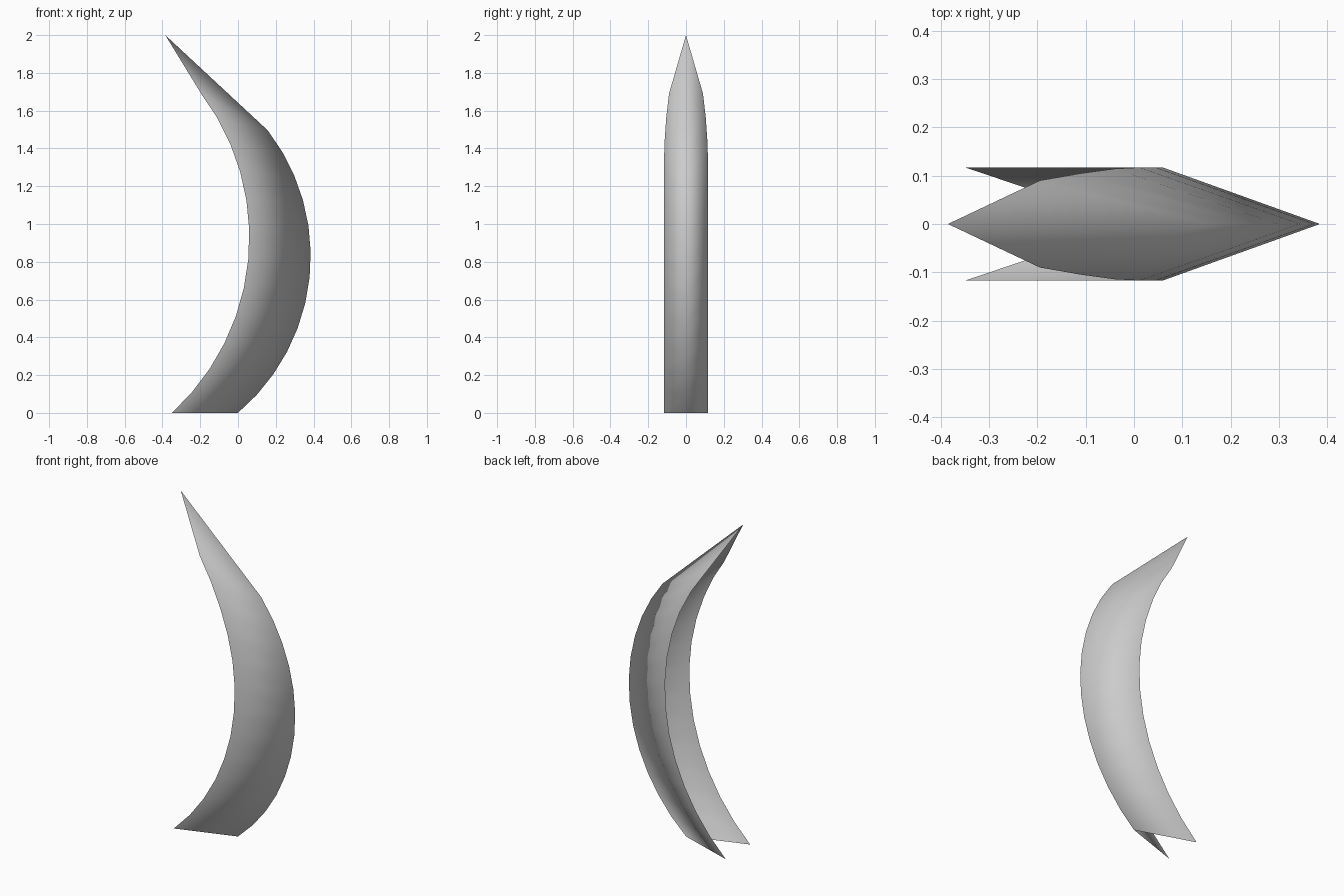
import bpy
import bmesh
from math import sin, cos

# Remove the default cube
cube = bpy.data.objects.get("Cube")
if cube:
    bpy.data.objects.remove(cube)

ROWS = 12


def arc(x_max, z_mid, radius, angle):
    """Point (x, z) on an arc bulging towards +x."""
    return x_max - radius + radius * cos(angle), z_mid + radius * sin(angle)


def half_width(z):
    """Constant along the blade, narrowing towards the tip."""
    return 0.117 - 0.027 * (max(0, z - 1.3) / 0.39) ** 2


# Folded blade: a V-shaped open sheet swept along two arcs
bm = bmesh.new()
rows = []
for i in range(ROWS + 1):
    t = i / ROWS
    ix, iz = arc(0.06, 0.93, 1.26, -0.830 + 1.477 * t)
    sx, sz = arc(0.385, 0.83, 1.087, -0.869 + 1.528 * t)
    iz, sz = max(iz, 0), max(sz, 0)
    if i == 0:
        iz = sz = 0
    w = half_width(iz)
    rows.append([bm.verts.new(p) for p in ((ix, -w, iz), (sx, 0, sz), (ix, w, iz))])

for low, high in zip(rows, rows[1:]):
    for k in range(2):
        bm.faces.new((low[k], low[k + 1], high[k + 1], high[k]))

# Pointed tip
tip = bm.verts.new((-0.385, 0, 2))
for k in range(2):
    bm.faces.new((rows[-1][k], rows[-1][k + 1], tip))

for face in bm.faces:
    face.smooth = True
mesh = bpy.data.meshes.new("curved_blade")
bm.to_mesh(mesh)
bm.free()

# Plain grey finish
grey = bpy.data.materials.new("light_grey")
grey.use_nodes = True
colour = (0.6, 0.6, 0.6, 1)
grey.diffuse_color = colour
grey.node_tree.nodes["Principled BSDF"].inputs["Base Color"].default_value = colour
mesh.materials.append(grey)

blade = bpy.data.objects.new("curved_blade", mesh)
bpy.context.scene.collection.objects.link(blade)
